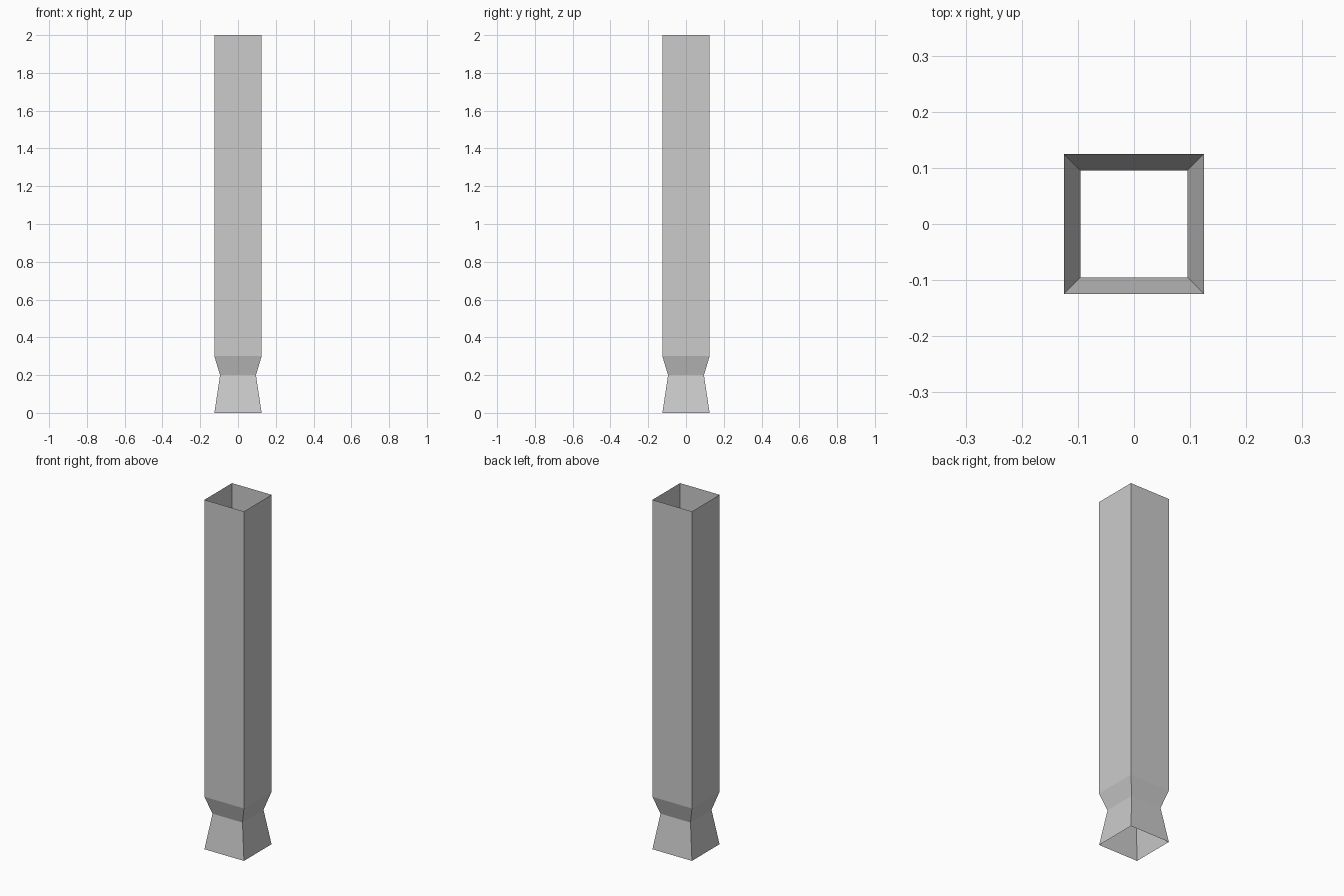
import bpy, bmesh

if "Cube" in bpy.data.objects:
    bpy.data.objects.remove(bpy.data.objects["Cube"])

# Square post sleeve: (half width, height) from the foot up, open at both ends
PROFILE = [(0.125, 0.0), (0.095, 0.2), (0.125, 0.3), (0.125, 2.0)]
CORNERS = [(-1, -1), (1, -1), (1, 1), (-1, 1)]

bm = bmesh.new()
rings = [[bm.verts.new((sx * w, sy * w, z)) for sx, sy in CORNERS] for w, z in PROFILE]

# Walls between neighbouring rings
for low, high in zip(rings, rings[1:]):
    for i in range(4):
        j = (i + 1) % 4
        bm.faces.new((low[i], low[j], high[j], high[i]))

mesh = bpy.data.meshes.new("hollow_post")
bm.to_mesh(mesh)
bm.free()
post = bpy.data.objects.new("hollow_post", mesh)
bpy.context.collection.objects.link(post)
